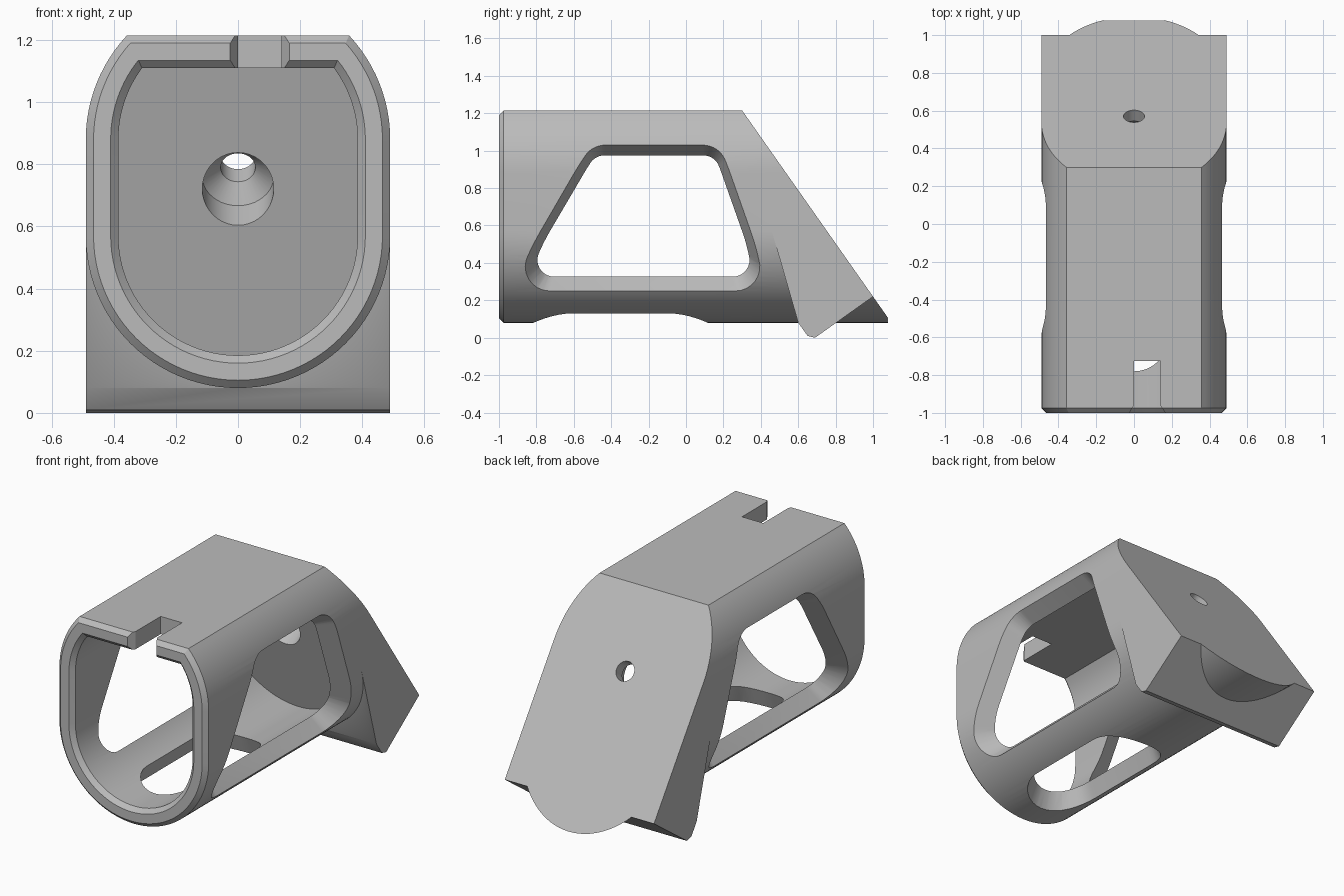
import bpy, bmesh, math
from mathutils import Vector

LOW, HIGH = 0.57, 0.88            # arc centres of the stadium section
R_OUT, TOP_OUT = 0.49, 1.215
R_IN, TOP_IN = 0.385, 1.11
BACK_TOP, BACK_LOW = Vector((0, 0.3, TOP_OUT)), Vector((0, 1.0, 0.22))

if "Cube" in bpy.data.objects:
    bpy.data.objects.remove(bpy.data.objects["Cube"], do_unlink=True)


def skin(name, rings, caps=None, cut=None):
    """Closed solid through matching rings, fan-capped, optionally cut by a plane."""
    bm = bmesh.new()
    loops = [[bm.verts.new(p) for p in ring] for ring in rings]
    n = len(loops[0])
    for a, b in zip(loops, loops[1:]):
        for i in range(n):
            j = (i + 1) % n
            bm.faces.new((a[i], a[j], b[j], b[i]))
    for k, loop in enumerate((loops[0], loops[-1])):
        mid = caps[k] if caps else sum((v.co for v in loop), Vector()) / n
        hub = bm.verts.new(mid)
        for i in range(n):
            bm.faces.new((loop[i], loop[(i + 1) % n], hub))
    if cut:
        geom = bm.verts[:] + bm.edges[:] + bm.faces[:]
        bmesh.ops.bisect_plane(bm, geom=geom, plane_co=cut[0], plane_no=cut[1], clear_outer=True)
        bmesh.ops.holes_fill(bm, edges=[e for e in bm.edges if e.is_boundary])
    bmesh.ops.recalc_face_normals(bm, faces=bm.faces[:])
    mesh = bpy.data.meshes.new(name)
    bm.to_mesh(mesh)
    bm.free()
    obj = bpy.data.objects.new(name, mesh)
    bpy.context.collection.objects.link(obj)
    return obj


def section(y, r, top):
    """Stadium outline with a flat top at depth y."""
    start = math.acos((top - HIGH) / r)
    half = []
    for i in range(13):
        a = start + (math.pi / 2 - start) * i / 12
        half.append((r * math.sin(a), HIGH + r * math.cos(a)))
    for i in range(25):
        a = math.pi / 2 * (1 + i / 24)
        half.append((r * math.sin(a), LOW + r * math.cos(a)))
    left = [(-x, z) for x, z in reversed(half[:-1])]
    return [Vector((x, y, z)) for x, z in half + left]


def rounded(points, r, steps=8):
    """Counter-clockwise convex polygon with filleted corners."""
    out = []
    pts = [Vector(p) for p in points]
    for i, p in enumerate(pts):
        a = (pts[i - 1] - p).normalized()
        b = (pts[(i + 1) % len(pts)] - p).normalized()
        half = a.angle(b) / 2
        centre = p + (a + b).normalized() * (r / math.sin(half))
        first = p + a * (r / math.tan(half)) - centre
        sweep = math.pi - 2 * half
        for k in range(steps + 1):
            t = sweep * k / steps
            c, s = math.cos(t), math.sin(t)
            out.append(centre + Vector((first.x * c - first.y * s, first.x * s + first.y * c)))
    return out


def half_width(z, r):
    d = max(z - HIGH, LOW - z, 0)
    return math.sqrt(r * r - d * d)


def floor_height(x, r):
    return LOW - math.sqrt(r * r - x * x)


def tapered_cutter(name, outer, inner, caps):
    """Ruled cutter through two surface outlines, extended past both."""
    return skin(name, [[p + (p - q) * 0.5 for p, q in zip(outer, inner)],
                       [q + (q - p) * 0.5 for p, q in zip(outer, inner)]], caps)


def combine(target, other, operation):
    mod = target.modifiers.new(operation, "BOOLEAN")
    mod.operation = operation
    mod.solver = "EXACT"
    mod.object = other
    bpy.context.view_layer.update()
    graph = bpy.context.evaluated_depsgraph_get()
    mesh = bpy.data.meshes.new_from_object(target.evaluated_get(graph))
    target.modifiers.clear()
    target.data = mesh
    bpy.data.objects.remove(other, do_unlink=True)


# Outer sleeve with chamfered front rim and slanted back
slope = BACK_LOW - BACK_TOP
back_normal = Vector((0, -slope.z, slope.y)).normalized()
C = 0.025
body = skin("slanted_sleeve_housing",
            [section(-1, R_OUT - C, TOP_OUT - C), section(-1 + C, R_OUT, TOP_OUT),
             section(1.2, R_OUT, TOP_OUT)], cut=(BACK_TOP, back_normal))

# Square lower part of the back block
wall_point, wall_normal = Vector((0, 0.47, 0.53)), Vector((0, 1, 0.289))
z = 0.6
profile = [(0.60, 0.08), (0.65, 0.01), (0.69, 0), (BACK_LOW.y, BACK_LOW.z),
           (BACK_TOP.y + slope.y * (z - BACK_TOP.z) / slope.z, z), (0.45, z)]
block = skin("back_block", [[Vector((x, y, h)) for y, h in profile] for x in (-R_OUT, R_OUT)])
combine(body, block, "UNION")

# Inner cavity with chamfered mouth, ending at the sloped wall
cavity = skin("cavity", [section(-1 - C, R_IN + 2 * C, TOP_IN + 2 * C),
                         section(-1 + C, R_IN, TOP_IN), section(1.2, R_IN, TOP_IN)],
              cut=(wall_point, wall_normal))
combine(body, cavity, "DIFFERENCE")

# Side windows
outer = rounded([(-0.954, 0.25), (0.446, 0.25), (0.183, 1.03), (-0.507, 1.03)], 0.13)
inner = rounded([(-0.86, 0.326), (0.375, 0.326), (0.157, 0.975), (-0.488, 0.975)], 0.09)
for side in (-1, 1):
    window = tapered_cutter(
        "window",
        [Vector((side * half_width(p.y, R_OUT), p.x, p.y)) for p in outer],
        [Vector((side * half_width(p.y, R_IN), p.x, p.y)) for p in inner],
        [Vector((side * 0.7, -0.2, 0.6)), Vector((side * 0.1, -0.2, 0.6))])
    combine(body, window, "DIFFERENCE")


# Rounded slot in the floor
def capsule(r, shell):
    pts = []
    for centre, turn in ((-0.1, 0), (-0.6, math.pi)):
        for i in range(17):
            a = turn + math.pi * i / 16
            x = r * math.cos(a)
            pts.append(Vector((x, centre + r * math.sin(a), floor_height(x, shell))))
    return pts


slot = tapered_cutter("slot", capsule(0.216, R_OUT), capsule(0.18, R_IN),
                      [Vector((0, -0.35, -0.1)), Vector((0, -0.35, 0.5))])
combine(body, slot, "DIFFERENCE")

# Flared notch in the front of the roof
notch_shape = [(0, -0.725), (0, -0.96), (-0.05, -1.04), (0.19, -1.04), (0.14, -0.96), (0.14, -0.725)]
notch = skin("notch", [[Vector((x, y, h)) for x, y in notch_shape] for h in (1.05, 1.3)])
combine(body, notch, "DIFFERENCE")

# Countersunk screw hole square to the slanted back
mouth = Vector((0, 0.57, 0.83))
across = Vector((1, 0, 0))
up = back_normal.cross(across)
rings = []
for depth, r in ((-0.06, 0.056), (0.07, 0.056), (0.12, 0.115), (0.36, 0.115)):
    angles = [math.tau * i / 40 for i in range(40)]
    rings.append([mouth - back_normal * depth + (across * math.cos(a) + up * math.sin(a)) * r
                  for a in angles])
combine(body, skin("screw_hole", rings), "DIFFERENCE")

# Single grey material
grey = bpy.data.materials.new("plain_grey")
grey.use_nodes = True
colour = (0.5, 0.5, 0.5, 1)
grey.diffuse_color = colour
grey.node_tree.nodes["Principled BSDF"].inputs["Base Color"].default_value = colour
body.data.materials.clear()
body.data.materials.append(grey)
for face in body.data.polygons:
    face.material_index = 0

bpy.ops.object.select_all(action="DESELECT")
body.select_set(True)
bpy.context.view_layer.objects.active = body
bpy.ops.object.shade_smooth_by_angle(angle=math.radians(25))
